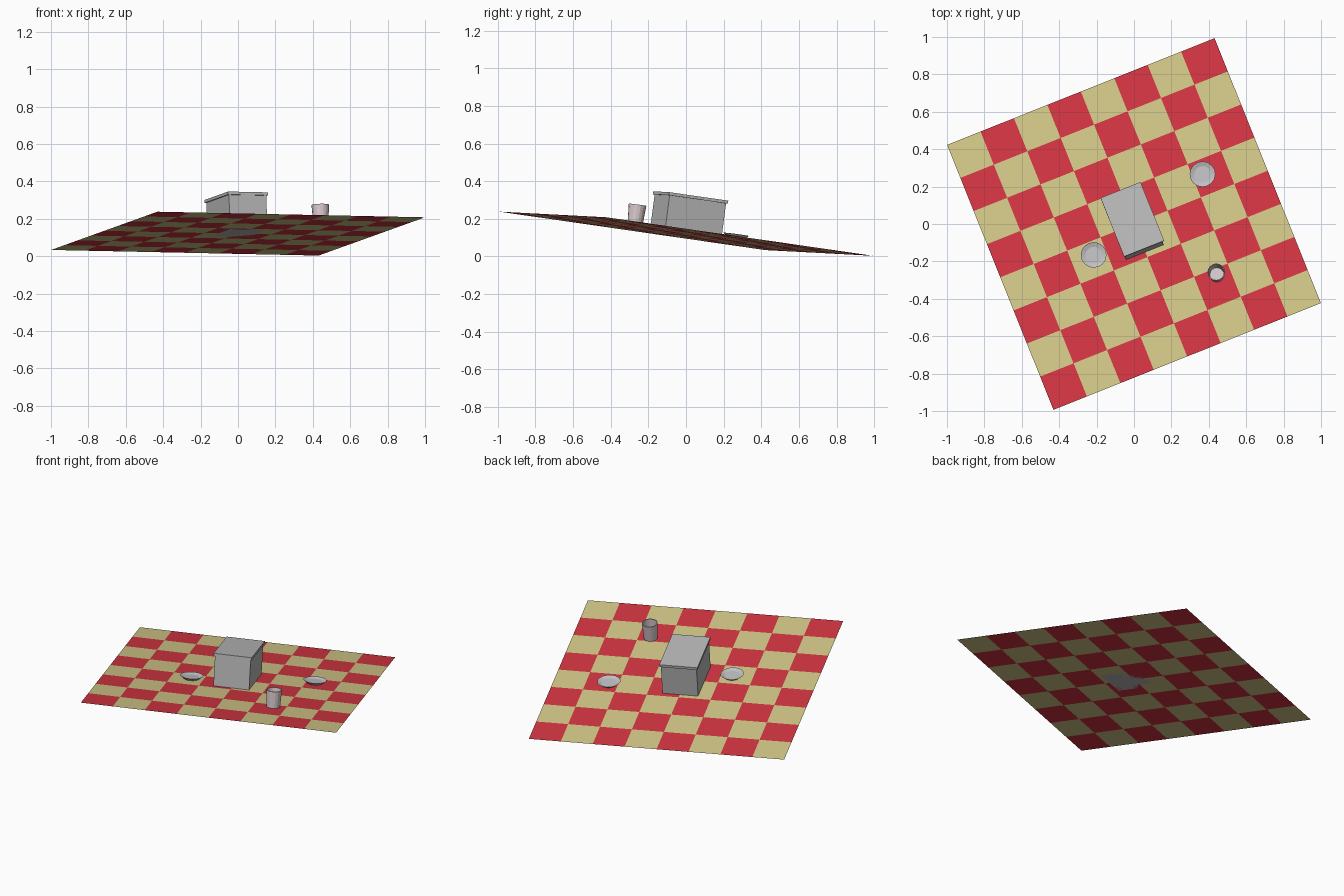
import bpy, bmesh, math
from mathutils import Matrix, Vector

if "Cube" in bpy.data.objects:
    bpy.data.objects.remove(bpy.data.objects["Cube"])

# Tilted picnic frame: u and v run along the blanket edges, n is its normal
u = Vector((1.43, 0.57, -0.03)).normalized()
v = Vector((-0.57, 1.42, -0.205))
v = (v - u * v.dot(u)).normalized()
n = u.cross(v)
FRAME = Matrix((u, v, n)).transposed().to_4x4()
FRAME.translation = (0, 0, 0.121)
INV = FRAME.inverted()


def material(name, rgb):
    m = bpy.data.materials.new(name)
    m.diffuse_color = (*rgb, 1)
    m.use_nodes = True
    m.node_tree.nodes["Principled BSDF"].inputs["Base Color"].default_value = m.diffuse_color
    return m


red = material("red cloth", (0.658, 0.036, 0.054))
tan = material("tan cloth", (0.658, 0.584, 0.25))
grey = material("basket grey", (0.49, 0.49, 0.49))
white = material("plate grey", (0.53, 0.53, 0.55))
pink = material("cup pale pink", (0.72, 0.61, 0.63))


def finish(name, bm, mats, loc=(0, 0, 0)):
    me = bpy.data.meshes.new(name)
    bm.to_mesh(me)
    bm.free()
    ob = bpy.data.objects.new(name, me)
    for m in mats:
        me.materials.append(m)
    bpy.context.collection.objects.link(ob)
    ob.matrix_world = FRAME @ Matrix.Translation(loc)
    return ob


def on_blanket(x, y):
    """Local position of the blanket point that lies at world x, y."""
    z = 0.121 - (n.x * x + n.y * y) / n.z
    return INV @ Vector((x, y, z))


def box(name, size, z, mat):
    bm = bmesh.new()
    bmesh.ops.create_cube(bm, size=1, matrix=Matrix.Diagonal((*size, 1)))
    return finish(name, bm, [mat], (-0.003, 0, z + size[2] / 2))


def lathe(name, profile, mat, loc, sides=16):
    """Spin a radius/height profile; it starts and ends on the axis."""
    bm = bmesh.new()
    pts = [bm.verts.new((r, 0, z)) for r, z in profile]
    edges = [bm.edges.new(p) for p in zip(pts, pts[1:])]
    bmesh.ops.spin(bm, geom=pts + edges, cent=(0, 0, 0), axis=(0, 0, 1),
                   angle=math.tau, steps=sides, use_merge=False)
    bmesh.ops.remove_doubles(bm, verts=bm.verts, dist=1e-5)
    bmesh.ops.recalc_face_normals(bm, faces=bm.faces)
    return finish(name, bm, [mat], loc)


# Checked blanket, 8 x 8 squares
bm = bmesh.new()
bmesh.ops.create_grid(bm, x_segments=8, y_segments=8, size=0.77)
for f in bm.faces:
    c = f.calc_center_median()
    f.material_index = (int((c.x + 0.77) / 0.1925) + int((c.y + 0.77) / 0.1925)) % 2
finish("blanket", bm, [red, tan])

# Basket with a slightly overhanging lid
box("basket_body", (0.215, 0.326, 0.186), 0, grey)
box("basket_lid", (0.23, 0.341, 0.016), 0.186, grey)

# Two shallow plates
plate = [(0, 0.001), (0.045, 0.001), (0.069, 0.02), (0.045, 0.011), (0, 0.011)]
for i, (x, y) in enumerate([(0.367, 0.264), (-0.215, -0.168)]):
    lathe(f"plate_{i + 1}", plate, white, on_blanket(x, y))

# Open cup with a thin wall
cup = [(0, 0.001), (0.04, 0.001), (0.047, 0.105), (0.042, 0.105), (0.037, 0.008), (0, 0.008)]
lathe("cup", cup, pink, on_blanket(0.443, -0.271))
